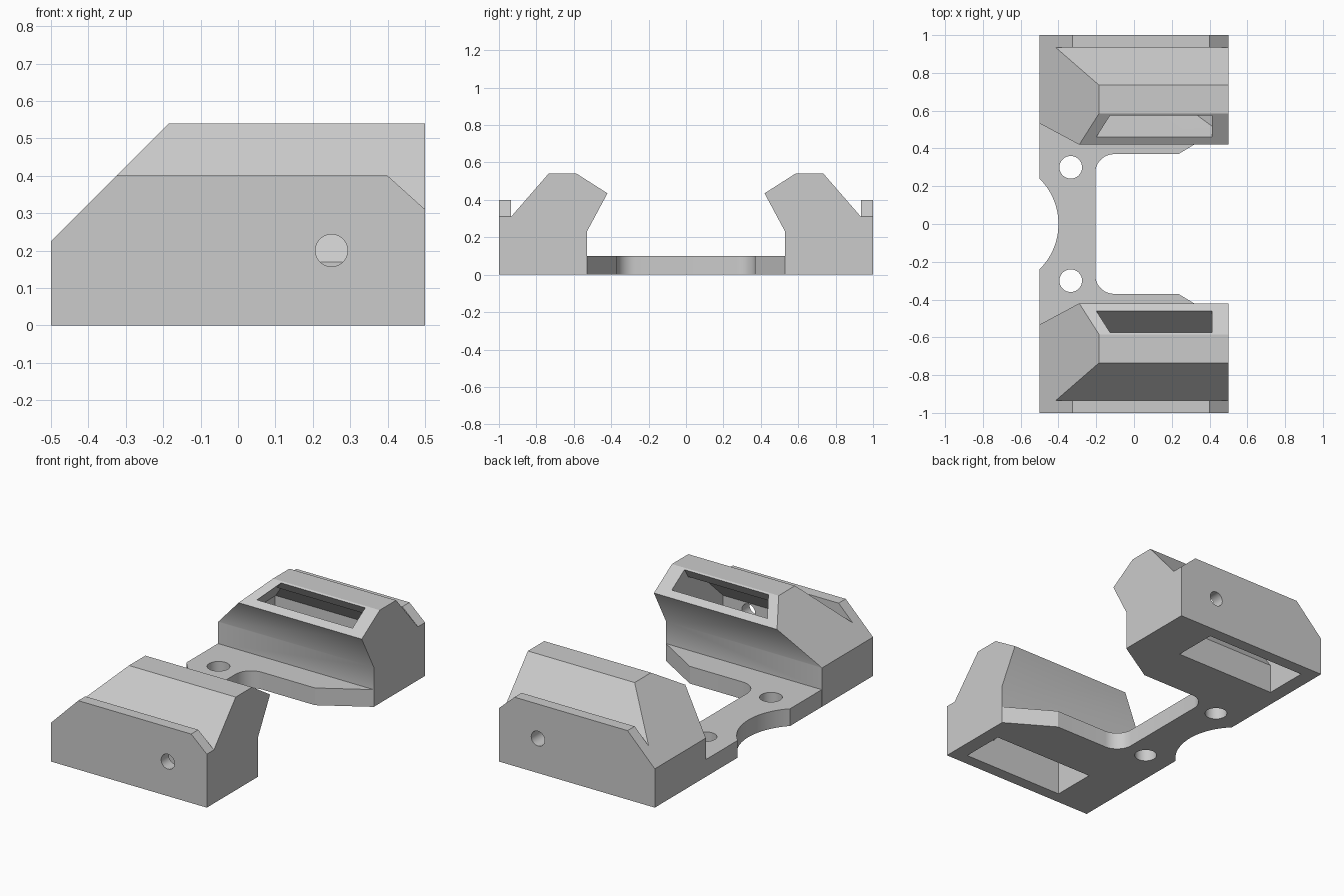
import bpy, bmesh
from math import sin, cos, radians

cube = bpy.data.objects.get("Cube")
if cube:
    bpy.data.objects.remove(cube, do_unlink=True)

grey = bpy.data.materials.new("plain grey")
grey.use_nodes = True
colour = (0.6, 0.6, 0.6, 1)
grey.diffuse_color = colour
grey.node_tree.nodes["Principled BSDF"].inputs["Base Color"].default_value = colour


def prism(name, outline, axis, lo, hi):
    """Extrude a 2D outline along the named axis, from lo to hi."""
    place = {"x": lambda a, b, t: (t, a, b),
             "y": lambda a, b, t: (a, t, b),
             "z": lambda a, b, t: (a, b, t)}[axis]
    bm = bmesh.new()
    ends = [[bm.verts.new(place(a, b, t)) for a, b in outline] for t in (lo, hi)]
    for end in ends:
        bm.faces.new(end)
    n = len(outline)
    for i in range(n):
        j = (i + 1) % n
        bm.faces.new((ends[0][i], ends[0][j], ends[1][j], ends[1][i]))
    bmesh.ops.recalc_face_normals(bm, faces=bm.faces[:])
    mesh = bpy.data.meshes.new(name)
    bm.to_mesh(mesh)
    bm.free()
    mesh.materials.append(grey)
    obj = bpy.data.objects.new(name, mesh)
    bpy.context.collection.objects.link(obj)
    return obj


def arc(cx, cy, r, start, end, steps):
    angles = [radians(start + (end - start) * i / steps) for i in range(steps + 1)]
    return [(cx + r * cos(a), cy + r * sin(a)) for a in angles]


def circle(cx, cy, r):
    return arc(cx, cy, r, 0, 360, 40)[:-1]


def combine(target, tool, operation):
    """Apply a boolean and discard the tool object."""
    mod = target.modifiers.new(operation.lower(), "BOOLEAN")
    mod.operation = operation
    mod.solver = "EXACT"
    mod.object = tool
    bpy.context.view_layer.objects.active = target
    bpy.ops.object.modifier_apply(modifier=mod.name)
    bpy.data.objects.remove(tool, do_unlink=True)


# Base plate: half outline mirrored in y, with rounded notch and arc cutout
half = arc(-0.105, 0.27, 0.1, 180, 90, 10)
half += [(0.235, 0.37), (0.5, 0.53), (0.5, 0.6), (-0.5, 0.6)]
half += arc(-0.738, 0, 0.338, 45.2, 0, 16)
outline = half + [(x, -y) for x, y in reversed(half[:-1])]
bracket = prism("bracket_body", outline, "z", 0, 0.1)

# Side block section with a lip on the outer edge and an overhang inside
section = [(1, 0), (1, 0.4), (0.935, 0.4), (0.935, 0.31), (0.735, 0.54),
           (0.585, 0.54), (0.42, 0.435), (0.53, 0.23), (0.53, 0)]

# Bent pocket section, from the tilted window down to the underside
pocket_section = [(0.67, -0.1), (0.67, 0.17), (0.46, 0.46), (0.42, 0.52),
                  (0.535, 0.6), (0.575, 0.535), (0.61, 0.48), (0.69, 0.475),
                  (0.93, 0.25), (0.93, -0.1)]

# Pocket side outlines, different for the two blocks
front_pocket = [(-0.24, -0.1), (-0.24, 0.42), (-0.04, 0.62), (0.413, 0.62),
                (0.413, -0.1)]
back_pocket = [(-0.415, -0.1), (-0.415, 0.245), (-0.04, 0.62), (0.413, 0.62),
               (0.413, 0.38), (0.235, 0.2), (0.235, -0.1)]

for side, pocket_outline in ((-1, front_pocket), (1, back_pocket)):
    def across(points):
        return [(side * y, z) for y, z in points]

    # Block with sloped end and chamfered lip
    block = prism("side_block", across(section), "x", -0.5, 0.5)
    slope = prism("slope_cutter", [(-0.6, 0.125), (0.1, 0.825), (-0.6, 0.825)],
                  "y", -1.2, 1.2)
    combine(block, slope, "DIFFERENCE")
    chamfer = prism("lip_cutter", [(0.4, 0.4), (0.5, 0.31), (0.6, 0.22), (0.6, 0.5),
                                   (0.4, 0.5)], "y", side * 0.935, side * 1.1)
    combine(block, chamfer, "DIFFERENCE")
    combine(bracket, block, "UNION")

    # Window pocket
    pocket = prism("pocket_cutter", across(pocket_section), "x", -0.6, 0.6)
    limits = prism("pocket_limits", pocket_outline, "y", -1.2, 1.2)
    combine(pocket, limits, "INTERSECT")
    combine(bracket, pocket, "DIFFERENCE")

    # Hole in the outer wall and screw hole in the plate
    wall_hole = prism("wall_hole_cutter", circle(0.25, 0.2, 0.043), "y",
                      side * 0.9, side * 1.1)
    combine(bracket, wall_hole, "DIFFERENCE")
    screw_hole = prism("screw_hole_cutter", circle(-0.335, side * 0.3, 0.06), "z",
                       -0.1, 0.2)
    combine(bracket, screw_hole, "DIFFERENCE")

# Smooth the curved walls, keep the hard edges
bpy.ops.object.select_all(action="DESELECT")
bracket.select_set(True)
bpy.context.view_layer.objects.active = bracket
bpy.ops.object.shade_smooth_by_angle(angle=radians(30))
